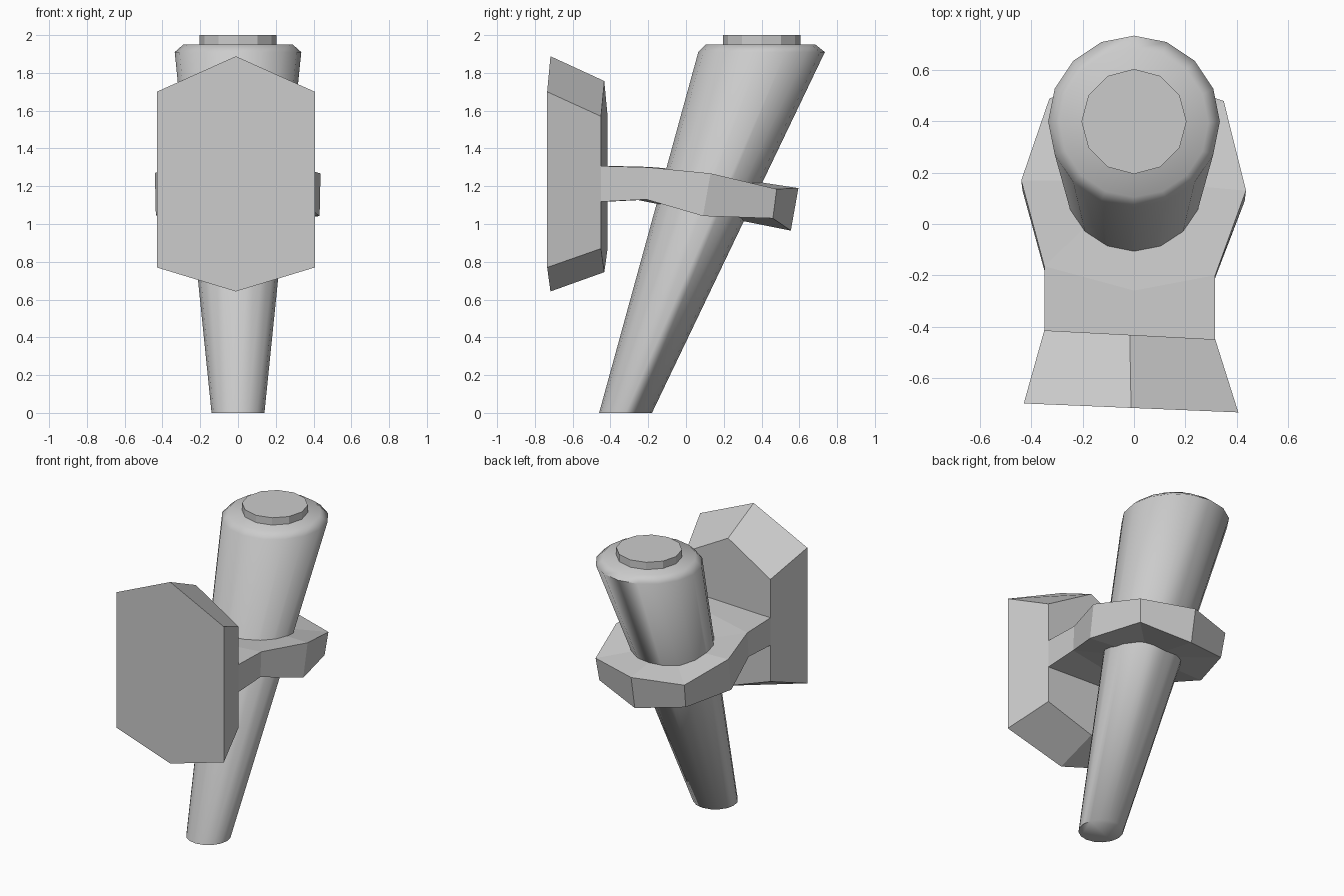
import bpy, bmesh, math

if "Cube" in bpy.data.objects:
    bpy.data.objects.remove(bpy.data.objects["Cube"])


def finish(name, bm):
    bmesh.ops.recalc_face_normals(bm, faces=bm.faces)
    mesh = bpy.data.meshes.new(name)
    bm.to_mesh(mesh)
    bm.free()
    ob = bpy.data.objects.new(name, mesh)
    bpy.context.collection.objects.link(ob)
    return ob


def bridge(bm, a, b):
    for i in range(len(a)):
        j = (i + 1) % len(a)
        bm.faces.new((a[i], a[j], b[j], b[i]))


def loft(name, rings):
    """Closed solid through a series of equal-length point rings."""
    bm = bmesh.new()
    loops = [[bm.verts.new(p) for p in ring] for ring in rings]
    for a, b in zip(loops, loops[1:]):
        bridge(bm, a, b)
    bm.faces.new(loops[0])
    bm.faces.new(loops[-1])
    return finish(name, bm)


def circle(n, r, y, z):
    return [(r * math.cos(2 * math.pi * i / n), y + r * math.sin(2 * math.pi * i / n), z)
            for i in range(n)]


def smooth(ob, angle):
    bpy.ops.object.select_all(action='DESELECT')
    ob.select_set(True)
    bpy.context.view_layer.objects.active = ob
    bpy.ops.object.shade_smooth_by_angle(angle=math.radians(angle))


# Leaning tapered shaft with a chamfered rim
shaft = loft("torch_shaft", [circle(16, 0.14, -0.32, 0), circle(16, 0.335, 0.40, 1.91),
                             circle(16, 0.29, 0.395, 1.95)])
smooth(shaft, 75)

# Raised disc on the torch head
loft("torch_head_disc", [circle(12, 0.205, 0.40, 1.93), circle(12, 0.205, 0.40, 2.0)])


# Hexagonal wall plate, slightly turned, narrowing towards the bracket
def hexagon(xl, xr, yl, yr, low, low_mid, high, high_mid):
    xm, ym = (xl + xr) / 2, (yl + yr) / 2
    return [(xl, yl, low), (xm, ym, low_mid), (xr, yr, low),
            (xr, yr, high), (xm, ym, high_mid), (xl, yl, high)]


loft("wall_plate", [hexagon(-0.43, 0.407, -0.70, -0.735, 0.77, 0.643, 1.70, 1.888),
                    hexagon(-0.35, 0.317, -0.415, -0.45, 0.87, 0.745, 1.57, 1.757)])

# Bracket: octagonal collar, dipping at the back, with an arm to the plate
bm = bmesh.new()
top = [(-0.35, -0.165, 1.30), (0, -0.26, 1.305), (0.317, -0.20, 1.30), (0.437, 0.13, 1.268),
       (0.35, 0.48, 1.185), (0, 0.595, 1.19), (-0.33, 0.49, 1.185), (-0.44, 0.17, 1.27)]
bottom = [(-0.35, -0.18, 1.13), (0, -0.27, 1.13), (0.317, -0.21, 1.13), (0.432, 0.09, 1.042),
          (0.335, 0.46, 1.03), (0, 0.555, 0.965), (-0.32, 0.46, 1.02), (-0.435, 0.13, 1.045)]
arm_ends = []
sides = []
for ring, centre, z in ((top, (0, 0.17, 1.255), 1.307), (bottom, (0, 0.13, 1.05), 1.118)):
    v = [bm.verts.new(p) for p in ring]
    c = bm.verts.new(centre)
    end = [bm.verts.new((-0.35, -0.42, z)), bm.verts.new((0.317, -0.455, z))]
    for i in range(8):
        bm.faces.new((v[i], v[(i + 1) % 8], c))
    bm.faces.new((end[0], end[1], v[2], v[1], v[0]))
    sides.append([end[0], end[1]] + v[2:] + [v[0]])
bridge(bm, sides[0], sides[1])
finish("bracket", bm)
